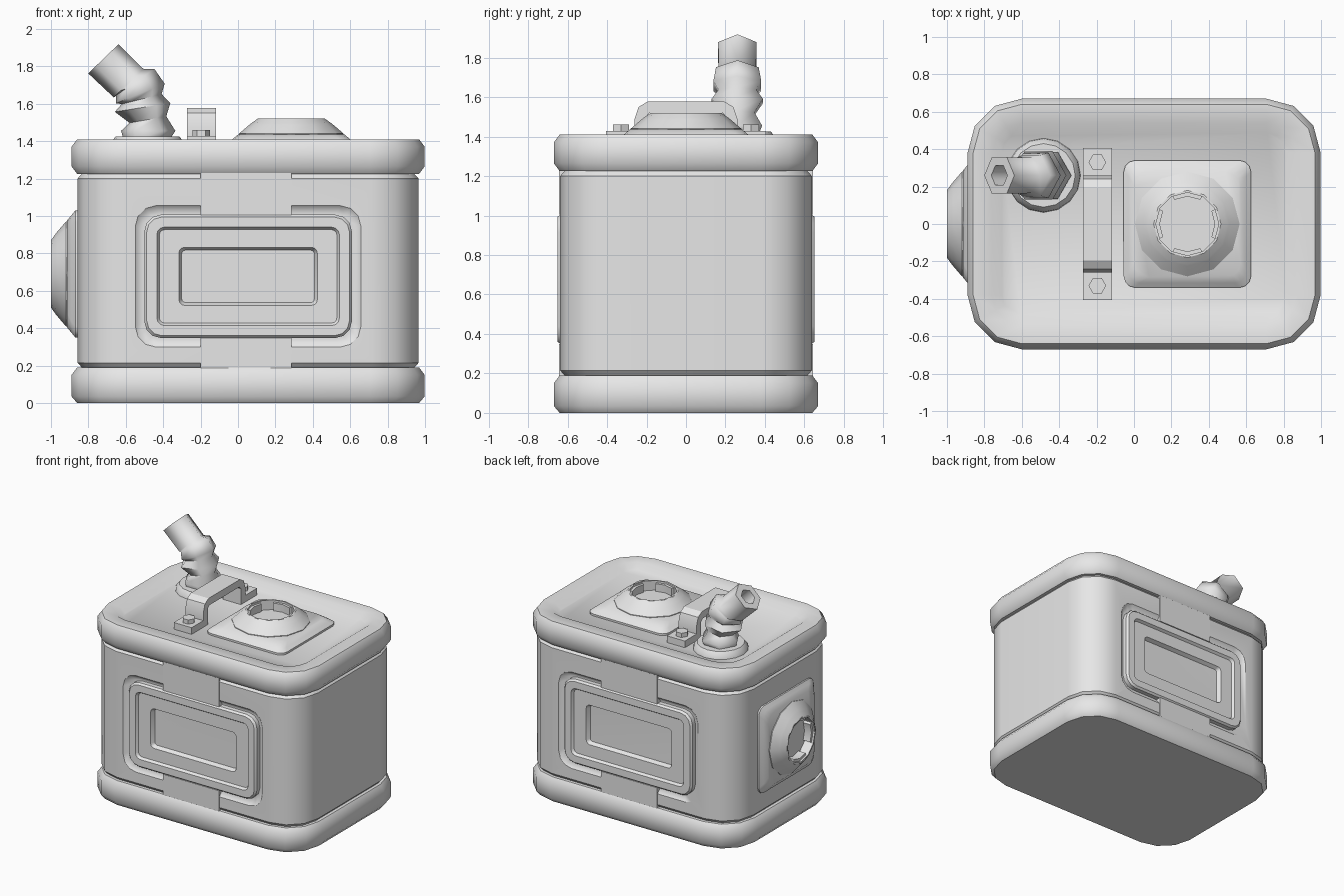
import bpy, bmesh, math
from mathutils import Vector, Matrix

if "Cube" in bpy.data.objects:
    bpy.data.objects.remove(bpy.data.objects["Cube"])

GREY = (0.8, 0.8, 0.8, 1)
metal = bpy.data.materials.new("plain_grey")
metal.use_nodes = True
metal.diffuse_color = GREY
metal.node_tree.nodes["Principled BSDF"].inputs["Base Color"].default_value = GREY

CX = 0.054          # centre of the tank along x
DECK = 1.375        # height of the sunken lid


def finish(name, bm, matrix=Matrix(), angle=40):
    bmesh.ops.transform(bm, matrix=matrix, verts=bm.verts)
    bmesh.ops.recalc_face_normals(bm, faces=bm.faces)
    mesh = bpy.data.meshes.new(name)
    bm.to_mesh(mesh)
    bm.free()
    obj = bpy.data.objects.new(name, mesh)
    bpy.context.collection.objects.link(obj)
    mesh.materials.append(metal)
    shade(obj, angle)
    return obj


def shade(obj, angle=40):
    bpy.ops.object.select_all(action="DESELECT")
    obj.select_set(True)
    bpy.context.view_layer.objects.active = obj
    bpy.ops.object.shade_smooth_by_angle(angle=math.radians(angle))


def loft(name, rings, matrix=Matrix(), angle=40):
    """Skin a stack of rings with equal point counts and cap both ends."""
    bm = bmesh.new()
    loops = [[bm.verts.new(p) for p in ring] for ring in rings]
    n = len(loops[0])
    for a, b in zip(loops, loops[1:]):
        for i in range(n):
            j = (i + 1) % n
            bm.faces.new((a[i], a[j], b[j], b[i]))
    bm.faces.new(loops[0])
    bm.faces.new(loops[-1])
    return finish(name, bm, matrix, angle)


def rounded(hx, hy, r, z, seg=3):
    """Rounded rectangle at height z."""
    pts = []
    for k, (sx, sy) in enumerate(((1, 1), (-1, 1), (-1, -1), (1, -1))):
        for i in range(seg + 1):
            a = math.pi / 2 * (k + i / seg)
            pts.append((sx * (hx - r) + r * math.cos(a), sy * (hy - r) + r * math.sin(a), z))
    return pts


def circle(r, z, n=12):
    return [(r * math.cos(math.tau * i / n), r * math.sin(math.tau * i / n), z) for i in range(n)]


def prism(name, outline, depth, matrix=Matrix()):
    return loft(name, [[(x, y, z) for x, y in outline] for z in (-depth / 2, depth / 2)], matrix, 30)


def box(name, lo, hi):
    rect = [(lo[0], lo[1]), (hi[0], lo[1]), (hi[0], hi[1]), (lo[0], hi[1])]
    return prism(name, rect, hi[2] - lo[2], Matrix.Translation((0, 0, (lo[2] + hi[2]) / 2)))


centre = Matrix.Translation((CX, 0, 0))


def shell(inset, z, radius):
    return rounded(0.944 - inset, 0.67 - inset, radius, z)


# Lower and upper bands, the upper one with a sunken lid
loft("bottom_band", [shell(0.03, 0, 0.26), shell(0, 0.035, 0.29), shell(0, 0.15, 0.29),
                     shell(0.03, 0.19, 0.26)], centre)
loft("top_band", [shell(0.03, 1.225, 0.26), shell(0, 1.265, 0.29), shell(0, 1.37, 0.29),
                  shell(0.03, 1.41, 0.26), shell(0.13, 1.41, 0.16),
                  shell(0.185, DECK, 0.1)], centre)

# Tank body with slightly drawn-in ends
body = loft("tank_body", [shell(0.055, 0.15, 0.23), shell(0.055, 0.19, 0.23),
                          shell(0.032, 0.215, 0.25), shell(0.032, 1.2, 0.25),
                          shell(0.055, 1.225, 0.23), shell(0.055, 1.26, 0.23)], centre)

# Framed panels and straps, front and back
for side, turn in (("front", 0), ("back", math.pi)):
    face = (Matrix.Translation((CX, 0, 0.677)) @ Matrix.Rotation(turn, 4, "Z")
            @ Matrix.Rotation(math.pi / 2, 4, "X"))
    cutter = loft("groove_cutter", [rounded(0.56, 0.335, 0.09, 0.6), rounded(0.603, 0.378, 0.11, 0.638),
                                    rounded(0.603, 0.378, 0.11, 0.7)], face)
    cut = body.modifiers.new("groove", "BOOLEAN")
    cut.object = cutter
    cut.solver = "EXACT"
    bpy.context.view_layer.objects.active = body
    bpy.ops.object.modifier_apply(modifier=cut.name)
    bpy.data.objects.remove(cutter)
    loft(side + "_panel", [rounded(0.555, 0.33, 0.09, 0.58), rounded(0.555, 0.33, 0.09, 0.635),
                           rounded(0.542, 0.317, 0.08, 0.65), rounded(0.488, 0.263, 0.04, 0.65),
                           rounded(0.475, 0.25, 0.03, 0.63), rounded(0.37, 0.155, 0.03, 0.63),
                           rounded(0.355, 0.14, 0.02, 0.6)], face)
    y0, y1 = (-0.643, -0.58) if side == "front" else (0.58, 0.643)
    box(side + "_upper_strap", (-0.2, y0, 1.005), (0.285, y1, 1.235))
    box(side + "_lower_strap", (-0.2, y0, 0.18), (0.285, y1, 0.348))
shade(body)
body.modifiers.new("even_shading", "WEIGHTED_NORMAL").keep_sharp = True


# Round port on a square flange
def port(name, matrix):
    loft(name + "_flange", [rounded(0.34, 0.34, 0.06, -0.01), rounded(0.34, 0.34, 0.06, 0.015),
                            rounded(0.315, 0.315, 0.06, 0.035), rounded(0.285, 0.285, 0.08, 0.06)], matrix)
    loft(name + "_collar", [circle(0.28, 0.03), circle(0.28, 0.065), circle(0.225, 0.112),
                            circle(0.215, 0.12), circle(0.18, 0.145), circle(0.168, 0.145),
                            circle(0.168, 0.07)], matrix, 25)
    for k in range(4):
        arc = [math.radians(90 * k + d) for d in (-28, 0, 28)]
        outline = [(0.175 * math.cos(a), 0.175 * math.sin(a)) for a in arc]
        outline += [(0.147 * math.cos(a), 0.147 * math.sin(a)) for a in reversed(arc)]
        prism(name + "_lug", outline, 0.06, matrix @ Matrix.Translation((0, 0, 0.1)))


port("filler_port", Matrix.Translation((0.285, 0, DECK)))
port("side_port", Matrix.Translation((CX - 0.909, 0, 0.69)) @ Matrix.Rotation(-math.pi / 2, 4, "Y"))

# Carry handle with bolted feet
half = [(0.405, DECK - 0.01), (0.405, 1.427), (0.26, 1.427), (0.26, 1.49), (0.24, 1.55), (0.195, 1.577)]
under = [(0.185, 1.52), (0.205, 1.5), (0.205, DECK - 0.01)]
mirror = lambda pts: [(-y, z) for y, z in pts]
outline = half + mirror(half)[::-1] + mirror(under)[::-1] + under
upright = Matrix(((0, 0, 1, -0.196), (1, 0, 0, 0), (0, 1, 0, 0), (0, 0, 0, 1)))
prism("handle", outline, 0.155, upright)
for s in (-1, 1):
    loft("handle_bolt", [circle(0.047, 1.4, 6), circle(0.047, 1.46, 6)],
         Matrix.Translation((-0.196, s * 0.33, 0)), 30)

# Spout base ring
loft("spout_base", [circle(0.2, DECK - 0.01, 16), circle(0.195, 1.395, 16), circle(0.17, 1.425, 16),
                    circle(0.13, 1.425, 16)], Matrix.Translation((-0.484, 0.26, 0)))


# Bent six-sided spout: centre x, height, radius and tilt of each ring
def tilted(x, z, r, tilt):
    m = Matrix.Translation((x, 0.26, z)) @ Matrix.Rotation(math.radians(-tilt), 4, "Y")
    return [m @ Vector(p) for p in circle(r, 0, 6)]


spout = [(-0.49, 1.4, 0.12, 0), (-0.48, 1.455, 0.145, 0), (-0.482, 1.515, 0.1, 10),
         (-0.51, 1.58, 0.15, 9), (-0.515, 1.625, 0.11, 14), (-0.525, 1.675, 0.125, 18),
         (-0.53, 1.66, 0.14, 24), (-0.55, 1.715, 0.125, 35), (-0.585, 1.71, 0.11, 44),
         (-0.72, 1.84, 0.112, 44), (-0.72, 1.84, 0.06, 44), (-0.62, 1.74, 0.06, 44)]
spout[5:7] = [(-0.522, 1.655, 0.14, 22)]
loft("spout", [tilted(*ring) for ring in spout], angle=62)
